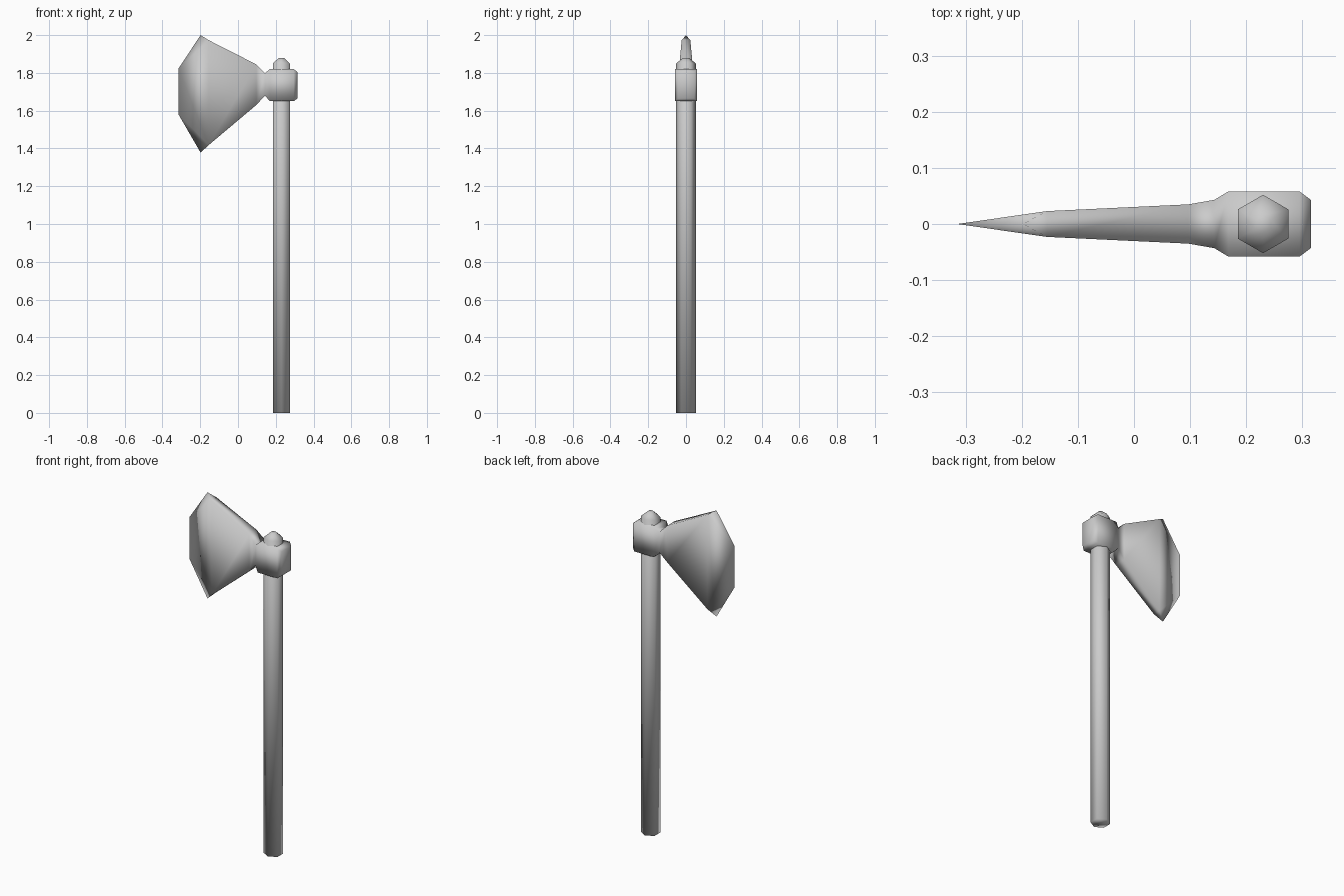
import bpy, bmesh
from math import sin, cos, pi

if "Cube" in bpy.data.objects:
    bpy.data.objects.remove(bpy.data.objects["Cube"])


def finish(bm, name):
    bmesh.ops.recalc_face_normals(bm, faces=bm.faces)
    mesh = bpy.data.meshes.new(name)
    bm.to_mesh(mesh)
    bm.free()
    for p in mesh.polygons:
        p.use_smooth = True
    obj = bpy.data.objects.new(name, mesh)
    bpy.context.collection.objects.link(obj)
    return obj


def loft(bm, rings):
    for a, b in zip(rings, rings[1:]):
        n = len(a)
        for i in range(n):
            j = (i + 1) % n
            bm.faces.new((a[i], a[j], b[j], b[i]))


# Handle: hexagonal shaft with a low domed top
bm = bmesh.new()
rings = []
for z, r in [(0, 0.052), (1.85, 0.052), (1.88, 0.016)]:
    rings.append([bm.verts.new((0.23 + r * cos(pi / 6 + k * pi / 3),
                                r * sin(pi / 6 + k * pi / 3), z)) for k in range(6)])
loft(bm, rings)
bm.faces.new(rings[0])
bm.faces.new(rings[-1])
finish(bm, "handle")

# Axe head: rectangular sections (x, half thickness, z low, z high) from poll to bevel
sections = [
    (0.315, 0.043, 1.665, 1.805),
    (0.295, 0.058, 1.65, 1.82),
    (0.168, 0.058, 1.65, 1.82),
    (0.143, 0.043, 1.68, 1.798),
    (0.097, 0.035, 1.63, 1.845),
    (-0.155, 0.023, 1.418, 1.973),
]
bm = bmesh.new()
rings = [[bm.verts.new((x, y, z)) for y, z in ((-h, lo), (h, lo), (h, hi), (-h, hi))]
         for x, h, lo, hi in sections]
loft(bm, rings)
bm.faces.new(rings[0])

# Cutting edge: bevels meet at y = 0, with pointed corners above and below
tip_lo, edge_lo, edge_hi, tip_hi = [
    bm.verts.new((x, 0, z))
    for x, z in ((-0.198, 1.378), (-0.315, 1.58), (-0.315, 1.823), (-0.198, 2.0))]
fl, bl, bh, fh = rings[-1]
for lo, hi in ((fl, fh), (bl, bh)):
    bm.faces.new((lo, hi, edge_hi, edge_lo))
    bm.faces.new((hi, tip_hi, edge_hi))
    bm.faces.new((lo, edge_lo, tip_lo))
bm.faces.new((fh, bh, tip_hi))
bm.faces.new((fl, bl, tip_lo))
finish(bm, "axe_head")
